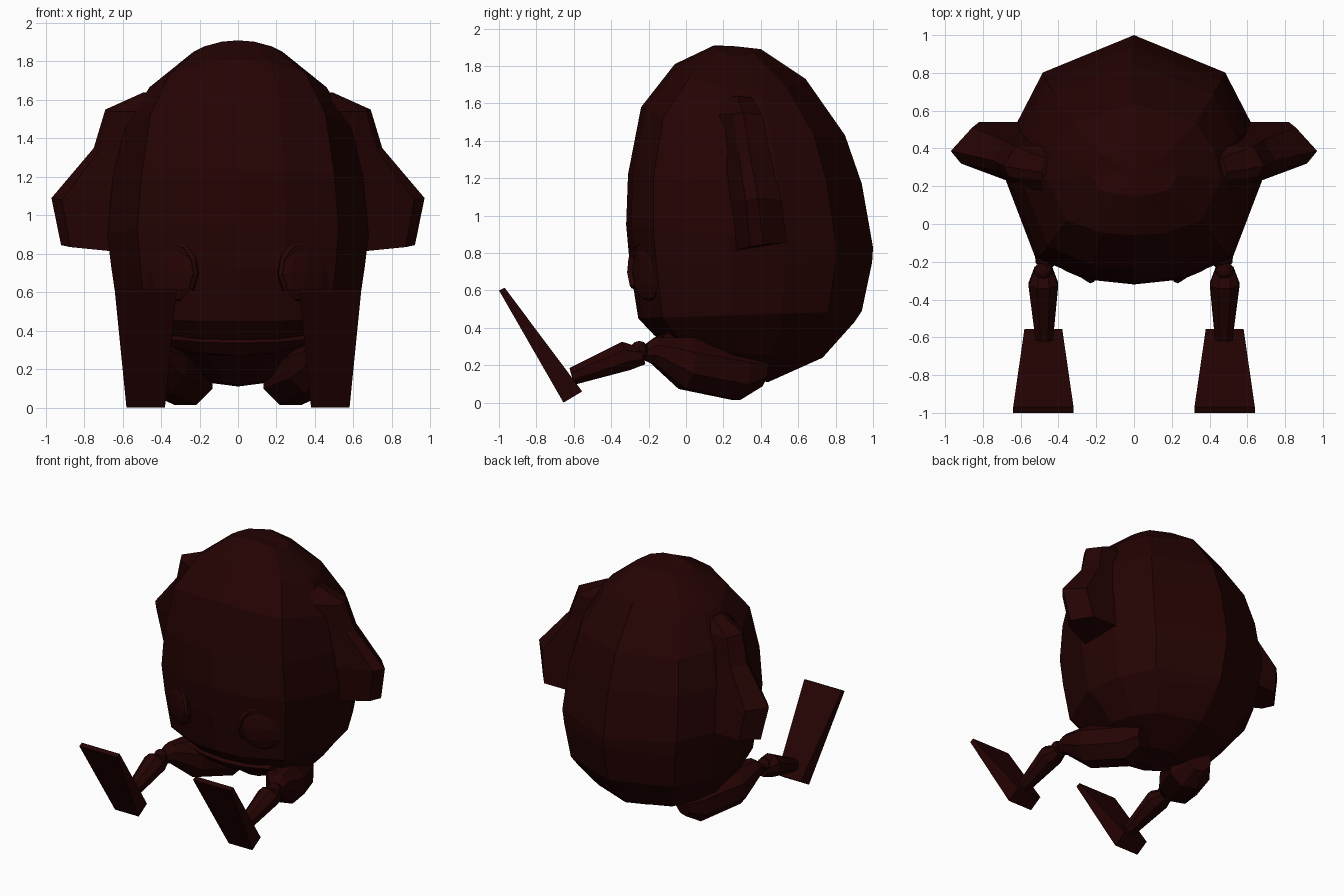
import bpy, bmesh, math
from mathutils import Vector

if "Cube" in bpy.data.objects:
    bpy.data.objects.remove(bpy.data.objects["Cube"])

skin = bpy.data.materials.new("dark_maroon")
skin.diffuse_color = (0.018, 0.0008, 0.0008, 1)
skin.use_nodes = True
skin.node_tree.nodes["Principled BSDF"].inputs["Base Color"].default_value = skin.diffuse_color


def finish(name, bm, mirror=False):
    bmesh.ops.recalc_face_normals(bm, faces=bm.faces)
    mesh = bpy.data.meshes.new(name)
    bm.to_mesh(mesh)
    bm.free()
    mesh.materials.append(skin)
    obj = bpy.data.objects.new(name, mesh)
    bpy.context.collection.objects.link(obj)
    if mirror:
        obj.modifiers.new("mirror", 'MIRROR')
    return obj


def loft(name, rings, mirror=False, lift=0):
    """Skin a list of equal-sized rings and close both ends with fans."""
    bm = bmesh.new()
    rows = [[bm.verts.new(p) for p in ring] for ring in rings]
    n = len(rows[0])
    for a, b in zip(rows, rows[1:]):
        for i in range(n):
            j = (i + 1) % n
            bm.faces.new((a[i], a[j], b[j], b[i]))
    for row, up in ((rows[0], lift), (rows[-1], 0)):
        c = bm.verts.new(sum((v.co for v in row), Vector((0, 0, 0))) / n + Vector((0, 0, up)))
        for i in range(n):
            bm.faces.new((row[i], row[(i + 1) % n], c))
    return finish(name, bm, mirror)


def limb(name, path, sides):
    """Tapered tube through (x, y, z, radius) points, mirrored."""
    pts = [Vector(p[:3]) for p in path]
    axis = (pts[-1] - pts[0]).normalized()
    side = axis.cross(Vector((0, 0, 1))).normalized()
    up = side.cross(axis)
    rings = []
    for c, p in zip(pts, path):
        angles = [2 * math.pi * (i + 0.5) / sides for i in range(sides)]
        rings.append([c + p[3] * (side * math.cos(a) + up * math.sin(a)) for a in angles])
    return loft(name, rings, True)


# Egg-shaped body: half outline as (width fraction, front-to-back fraction)
half = [(0, 0), (.37, .02), (.77, .11), (1, .42), (.92, .64), (.71, .85), (0, 1)]
outline = half + [(-u, t) for u, t in half[-2:0:-1]]
# Tilted rings: front y, front z, back y, back z, half width, drop at the sides
body_rings = [
    (.15, 1.91, .40, 1.89, .23, .05),
    (-.06, 1.81, .64, 1.73, .46, .11),
    (-.24, 1.58, .85, 1.43, .59, .06),
    (-.31, 1.22, .94, 1.17, .65, 0),
    (-.32, .95, 1.0, .83, .68, 0),
    (-.30, .73, .995, .75, .66, 0),
    (-.255, .45, .94, .49, .62, 0),
    (-.17, .36, .90, .43, .55, 0),
    (-.05, .28, .73, .24, .44, 0),
    (.14, .12, .44, .11, .18, -.03),
]
rings = []
for yf, zf, yb, zb, w, drop in body_rings:
    rings.append([(u * w, yf + t * (yb - yf), zf + t * (zb - zf) - drop * u * u)
                  for u, t in outline])
loft("body", rings, lift=.03)

# Lower lip: shallow crescent ledge under the mouth
rings = []
for x in (-.35, -.18, 0, .18, .35):
    k = 1 - (x / .36) ** 2
    rings.append([(x, -.12 - .06 * k, .355 - .02 * k), (x, -.10, .37 + .04 * k),
                  (x, .05, .37), (x, .05, .27), (x, -.08 - .04 * k, .33 - .06 * k)])
loft("lower_lip", rings)

# Ears: z, inner x, outer x, front y, depth, tilt of the section
ear = [(1.63, .40, .49, .18, .17, 0), (1.54, .46, .69, .18, .23, 0),
       (1.34, .5, .75, .205, .24, 0), (1.08, .52, .97, .235, .275, 0),
       (.835, .52, .92, .255, .285, .035)]
rings = []
for z, xi, xo, y, d, k in ear:
    w = xo - xi
    rings.append([(xi, y - .04, z - k), (xo - .12 * w, y + .31 * d, z), (xo, y + .55 * d, z + .01),
                  (xo - .25 * w, y + d, z + k * .6), (xi, y + d, z + k * .6)])
loft("ears", rings, True)

# Eyes with a raised lid arching over the top, turned outwards with the head
bm = bmesh.new()
bmesh.ops.create_uvsphere(bm, u_segments=10, v_segments=6, radius=1)
for v in bm.verts:
    v.co = (.36 + .14 * v.co.x, -.20 + .05 * v.co.y + .075 * v.co.x, .70 + .16 * v.co.z)
finish("eyes", bm, True)
rings = []
for i in range(8):
    a = math.radians(215 - i * 30)
    c, s = math.cos(a), math.sin(a)
    ring = []
    for r, y in ((.80, -.17), (.82, -.235), (.97, -.225), (1.06, -.15)):
        ring.append((.355 + .15 * r * c, y + .08 * c, .71 + .18 * r * s))
    rings.append(ring)
loft("eyelids", rings, True)

# Folded legs
limb("thighs", [(.25, .41, .165, .085), (.265, .29, .155, .155), (.40, 0, .21, .15),
                (.46, -.17, .28, .075), (.48, -.22, .27, .045)], 8)
limb("shins", [(.48, -.23, .25, .05), (.48, -.32, .25, .085), (.475, -.61, .14, .05)], 8)
bm = bmesh.new()
bmesh.ops.create_uvsphere(bm, u_segments=8, v_segments=6, radius=.05)
bmesh.ops.translate(bm, verts=bm.verts, vec=(.48, -.25, .28))
finish("knees", bm, True)

# Wedge feet, thick at the heel and thin at the toe
heel = [(.38, -.655, 0), (.58, -.655, 0), (.58, -.555, .06), (.38, -.555, .06)]
toe = [(.32, -1, .60), (.64, -1, .60), (.64, -.97, .615), (.32, -.97, .615)]
loft("feet", [heel, toe], True)
